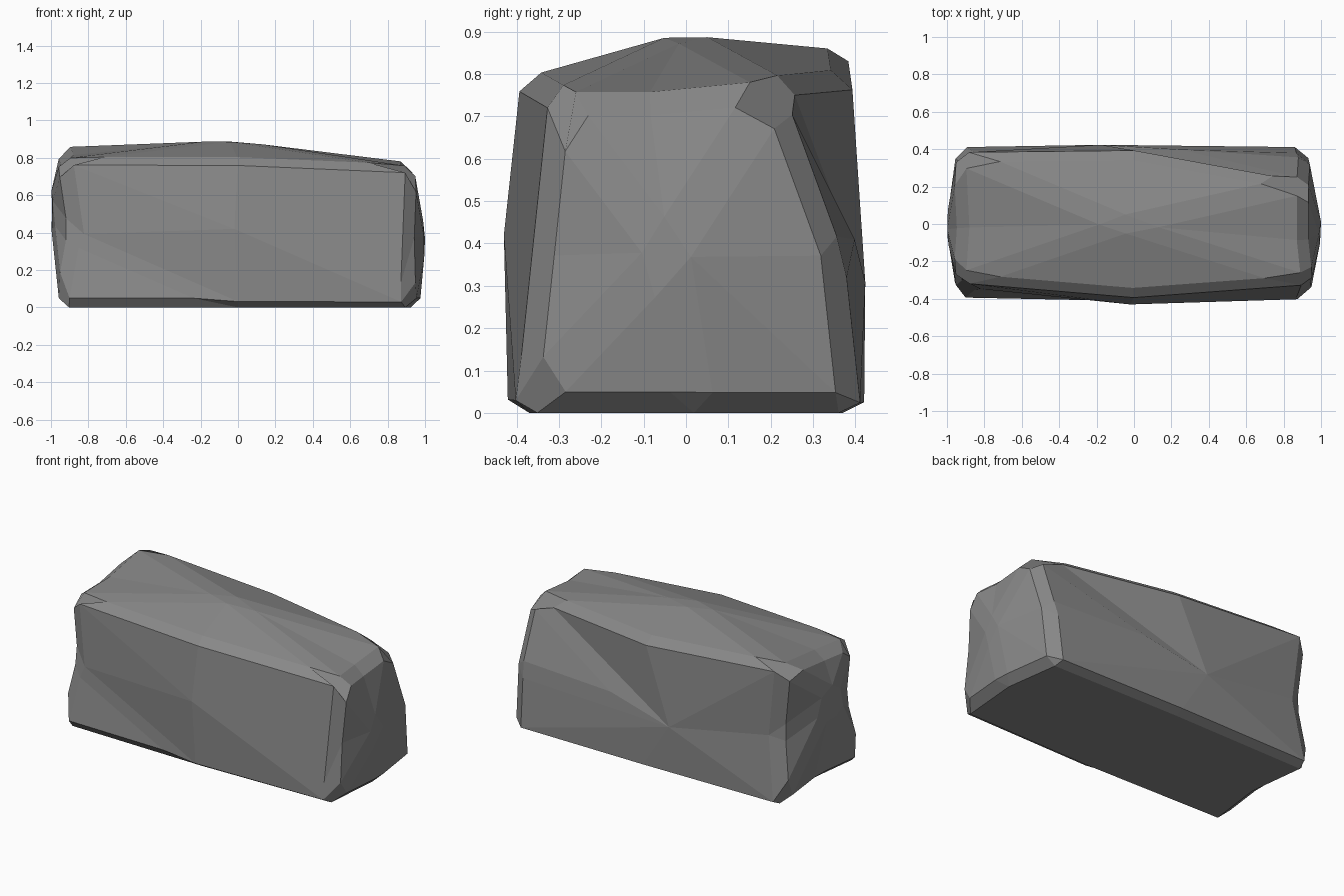
import bpy, bmesh
from itertools import product

if "Cube" in bpy.data.objects:
    bpy.data.objects.remove(bpy.data.objects["Cube"])

# Boulder cage: a 3x3x3 shell, [layer][row front-to-back][left, middle, right]
layers = [
    [[(-.96, -.40, 0), (0, -.42, 0), (.94, -.40, 0)],
     [(-.91, 0, 0), (0, 0, 0), (.975, .02, 0)],
     [(-.96, .41, 0), (0, .42, 0), (.92, .41, 0)]],
    [[(-.89, -.34, .39), (-.02, -.43, .42), (.93, -.36, .37)],
     [(-1.02, -.03, .56), None, (1.01, -.04, .38)],
     [(-.90, .37, .42), (.03, .43, .36), (.93, .37, .37)]],
    [[(-.95, -.31, .79), (0, -.39, .79), (.945, -.32, .75)],
     [(-.93, -.02, .81), (-.05, 0, .90), (.92, -.09, .75)],
     [(-.95, .38, .865), (0, .39, .795), (.92, .22, .78)]],
]
bm = bmesh.new()
v = {}
for k, j, i in product(range(3), repeat=3):
    if layers[k][j][i]:
        v[i, j, k] = bm.verts.new(layers[k][j][i])

# Quads whose diagonal cuts off the corner: (axis, side, a, b)
cut_corner = {(1, 0, 0, 0)}


def key(axis, side, a, b):
    c = [a, b]
    c.insert(axis, side)
    return tuple(c)


# Split each side into four quads, each folded along one diagonal
for axis, side, a, b in product(range(3), (0, 2), (0, 1), (0, 1)):
    q = [v[key(axis, side, a + x, b + y)] for x, y in ((0, 0), (1, 0), (1, 1), (0, 1))]
    through_centre = a == b
    if (axis, side, a, b) in cut_corner:
        through_centre = not through_centre
    if through_centre:
        tris = ((0, 1, 2), (0, 2, 3))
    else:
        tris = ((0, 1, 3), (1, 2, 3))
    for t in tris:
        bm.faces.new([q[n] for n in t])
bmesh.ops.recalc_face_normals(bm, faces=bm.faces)
flat = [e for e in bm.edges if e.calc_face_angle() < 0.02]
bmesh.ops.dissolve_edges(bm, edges=flat, use_verts=False)

mesh = bpy.data.meshes.new("boulder")
bm.to_mesh(mesh)
bm.free()
rock = bpy.data.objects.new("boulder", mesh)
bpy.context.collection.objects.link(rock)

# Dark grey stone
stone = bpy.data.materials.new("stone")
stone.diffuse_color = (0.25, 0.25, 0.25, 1)
stone.use_nodes = True
stone.node_tree.nodes["Principled BSDF"].inputs["Base Color"].default_value = stone.diffuse_color
mesh.materials.append(stone)

# Chipped edges
bevel = rock.modifiers.new("chipped_edges", 'BEVEL')
bevel.width = 0.05
bevel.segments = 1
bevel.limit_method = 'ANGLE'
bevel.angle_limit = 0.2
